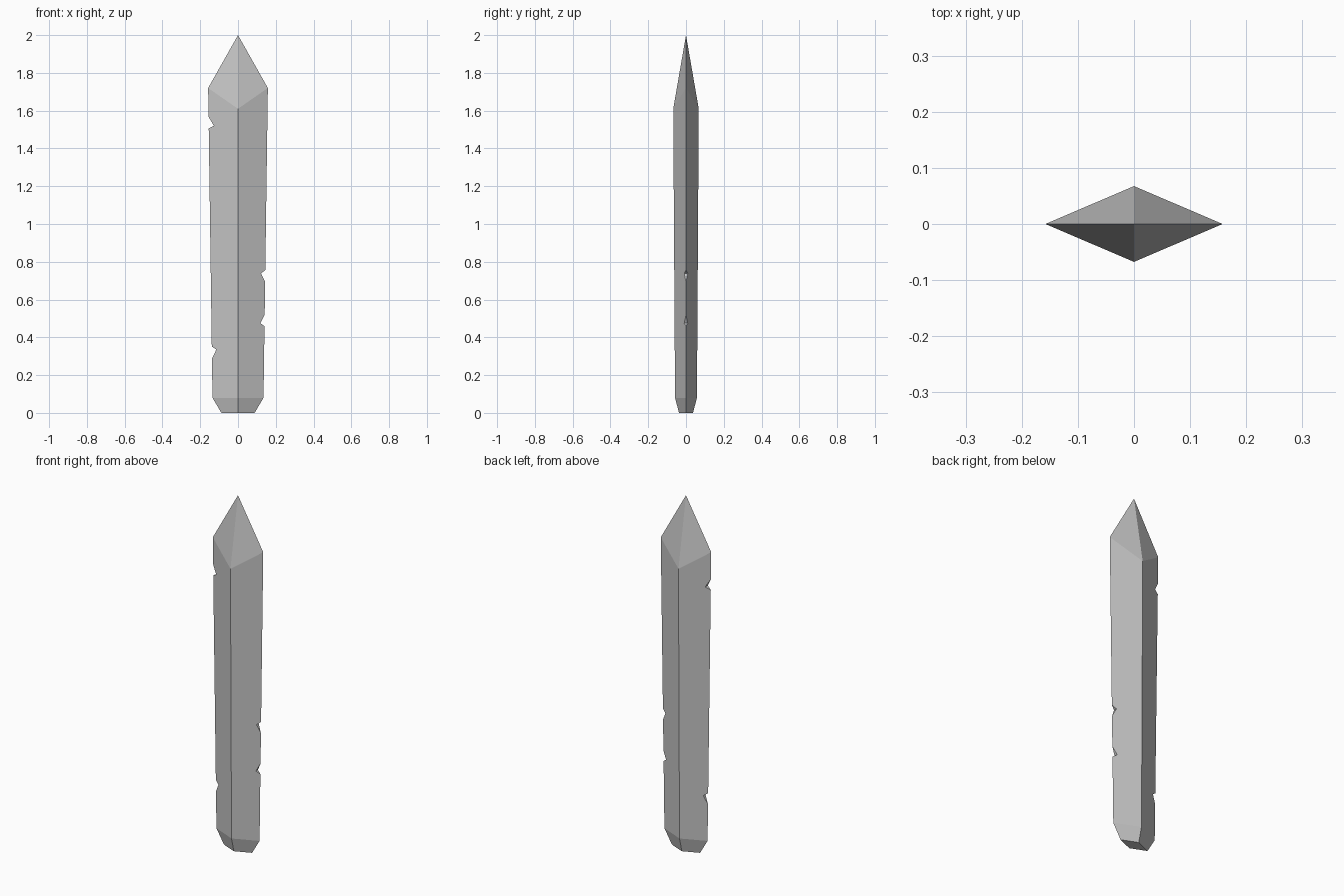
import bpy
import bmesh

cube = bpy.data.objects.get("Cube")
if cube:
    bpy.data.objects.remove(cube, do_unlink=True)

# Plain steel colour
steel = bpy.data.materials.new("grey_steel")
GREY = (0.55, 0.55, 0.55, 1)
steel.diffuse_color = GREY
steel.use_nodes = True
steel.node_tree.nodes["Principled BSDF"].inputs["Base Color"].default_value = GREY


def make_object(name, bm):
    bmesh.ops.recalc_face_normals(bm, faces=bm.faces)
    mesh = bpy.data.meshes.new(name)
    bm.to_mesh(mesh)
    bm.free()
    mesh.materials.append(steel)
    obj = bpy.data.objects.new(name, mesh)
    bpy.context.collection.objects.link(obj)
    return obj


def diamond_ring(bm, half_x, half_y, edge_z, ridge_z):
    """Four corners: cutting edges on x, central ridges on y."""
    corners = [(half_x, 0, edge_z), (0, half_y, ridge_z),
               (-half_x, 0, edge_z), (0, -half_y, ridge_z)]
    return [bm.verts.new(c) for c in corners]


# Blade: chamfered foot, tapering diamond body, pointed tip
bm = bmesh.new()
rings = [diamond_ring(bm, 0.088, 0.037, 0, 0),
         diamond_ring(bm, 0.135, 0.058, 0.08, 0.08),
         diamond_ring(bm, 0.158, 0.0675, 1.72, 1.61)]
tip = bm.verts.new((0, 0, 2))
bm.faces.new(rings[0])
for low, high in zip(rings, rings[1:]):
    for i in range(4):
        j = (i + 1) % 4
        bm.faces.new((low[i], low[j], high[j], high[i]))
for i in range(4):
    bm.faces.new((rings[-1][i], rings[-1][(i + 1) % 4], tip))
blade = make_object("blade", bm)

# Nicks in the cutting edges: side, edge x, top z, inner x, inner z, bottom z
nicks = [(-1, 0.157, 1.57, 0.128, 1.52, 1.505),
         (1, 0.145, 0.757, 0.122, 0.738, 0.69),
         (1, 0.142, 0.52, 0.118, 0.475, 0.458),
         (-1, 0.139, 0.352, 0.115, 0.335, 0.285)]
for n, (side, edge_x, top, inner_x, inner_z, bottom) in enumerate(nicks):
    bm = bmesh.new()
    # Extend the wedge beyond the edge so the cut is clean
    grow = 2
    outer_x = inner_x + (edge_x - inner_x) * grow
    profile = [(inner_x, inner_z),
               (outer_x, inner_z + (top - inner_z) * grow),
               (outer_x, inner_z + (bottom - inner_z) * grow)]
    face = bm.faces.new([bm.verts.new((side * x, -0.1, z)) for x, z in profile])
    sweep = bmesh.ops.extrude_face_region(bm, geom=[face])
    moved = [v for v in sweep["geom"] if isinstance(v, bmesh.types.BMVert)]
    bmesh.ops.translate(bm, verts=moved, vec=(0, 0.2, 0))
    cutter = make_object(f"nick_cutter_{n + 1}", bm)
    cutter.hide_render = True
    cutter.hide_viewport = True
    cutter.display_type = 'WIRE'
    cut = blade.modifiers.new(f"nick_{n + 1}", 'BOOLEAN')
    cut.operation = 'DIFFERENCE'
    cut.solver = 'EXACT'
    cut.object = cutter
